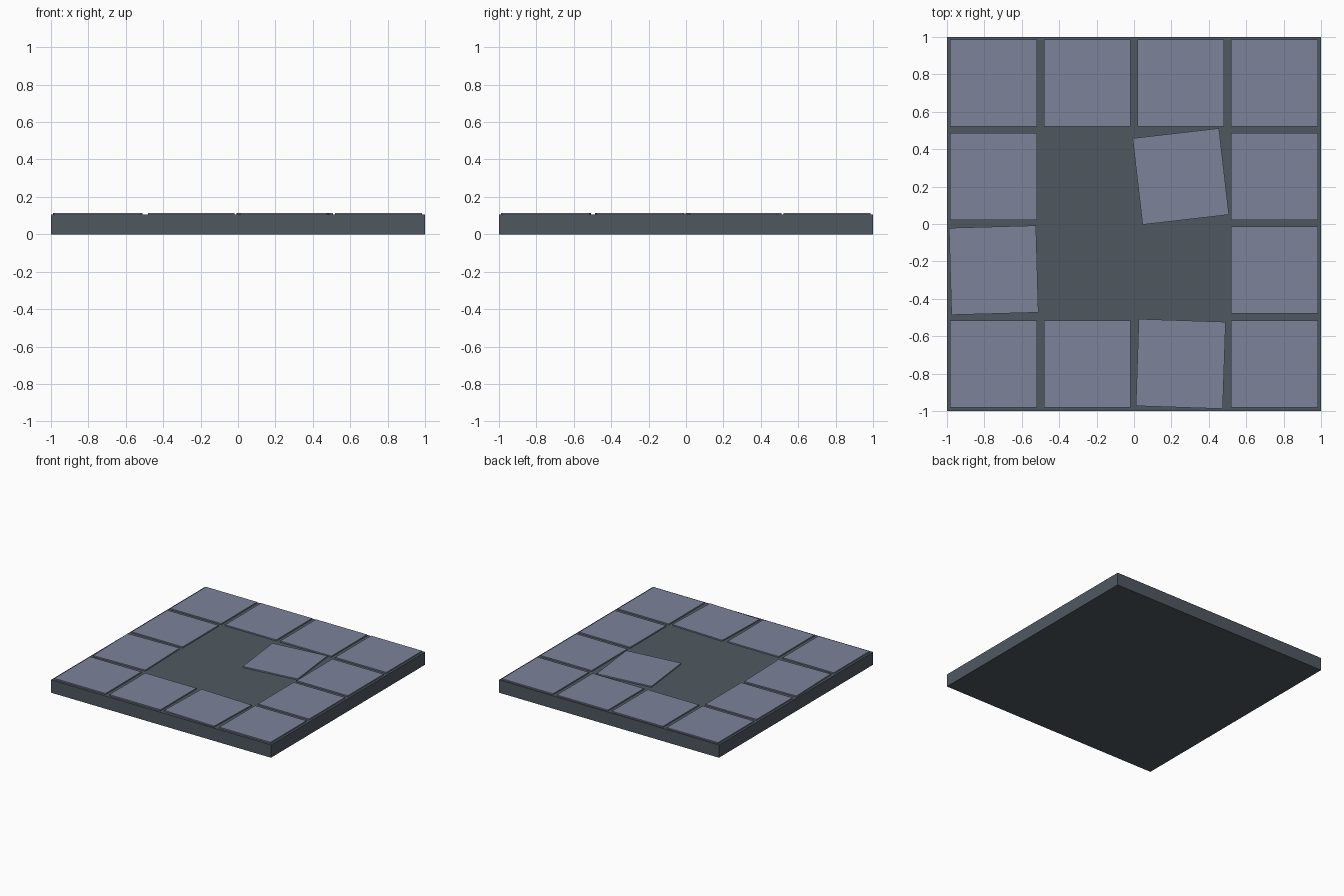
import bpy, math

if "Cube" in bpy.data.objects:
    bpy.data.objects.remove(bpy.data.objects["Cube"])

def material(name, rgb):
    m = bpy.data.materials.new(name)
    m.diffuse_color = (*rgb, 1)
    m.use_nodes = True
    m.node_tree.nodes["Principled BSDF"].inputs["Base Color"].default_value = m.diffuse_color
    return m

slate = material("dark slate", (0.078, 0.098, 0.118))
tile_grey = material("blue grey tile", (0.205, 0.223, 0.323))

def box(name, center, size, mat, angle=0):
    bpy.ops.mesh.primitive_cube_add(size=1, location=center, rotation=(0, 0, math.radians(angle)))
    ob = bpy.context.object
    ob.name = name
    ob.scale = size
    bpy.ops.object.transform_apply(location=False, rotation=False, scale=True)
    ob.data.materials.append(mat)
    return ob

BASE_H, TILE_H, TILE = 0.105, 0.01, 0.465

# Foundation slab
box("base_slab", (0, 0, BASE_H / 2), (2, 2, BASE_H), slate)

# Floor tiles on a 4x4 grid: three centre tiles missing, some knocked askew
missing = {(1, 1), (2, 1), (1, 2)}
askew = {(2, 2): 6.6, (0, 1): 1.6, (2, 0): -1.9}
for i in range(4):
    for j in range(4):
        if (i, j) in missing:
            continue
        box(f"floor_tile_{i}_{j}",
            (-0.75 + 0.5 * i, -0.748 + 0.501 * j, BASE_H + TILE_H / 2),
            (TILE, TILE, TILE_H), tile_grey, askew.get((i, j), 0))
